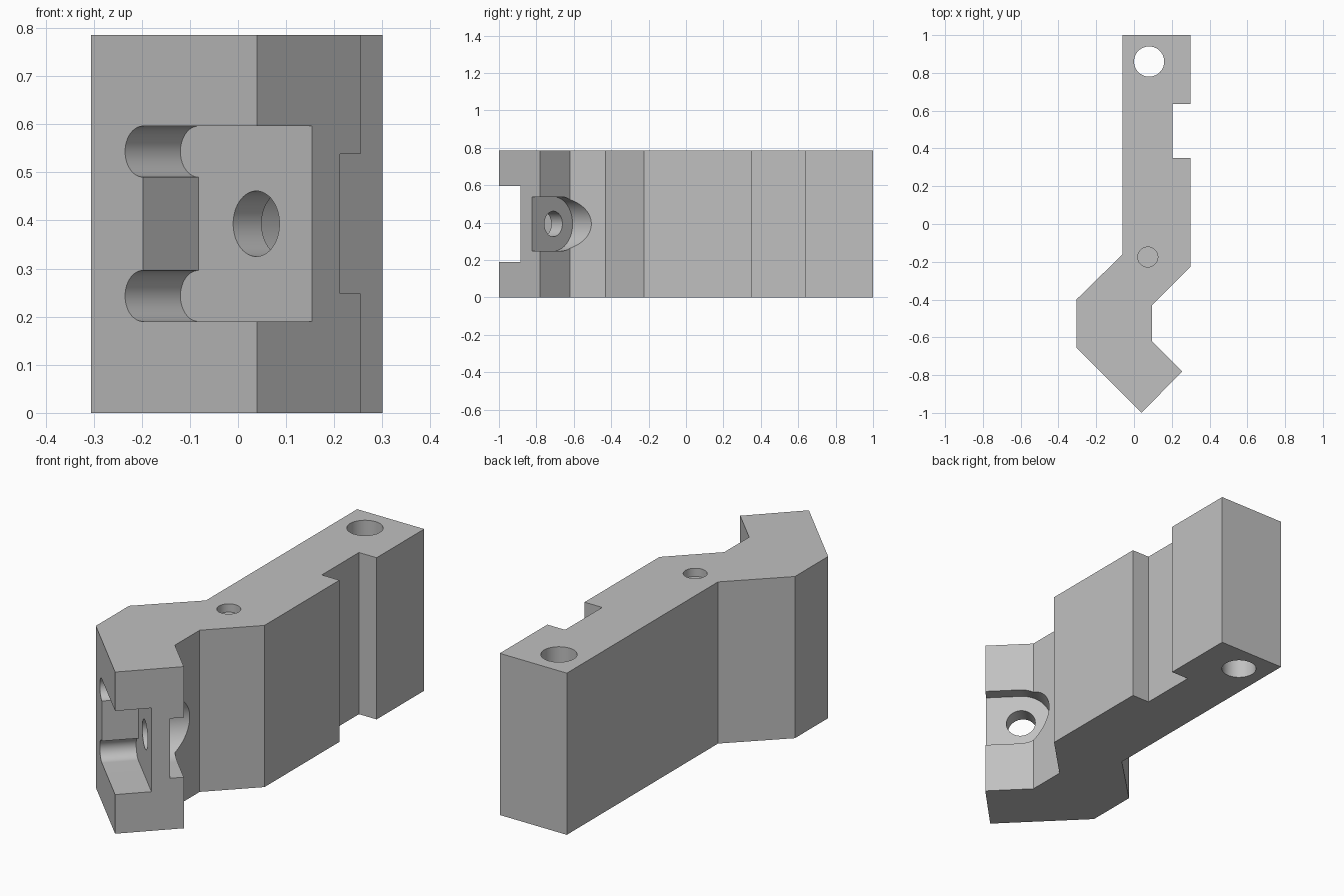
import bpy, bmesh
from math import cos, sin, radians
from mathutils import Matrix, Vector

cube = bpy.data.objects.get("Cube")
if cube:
    bpy.data.objects.remove(cube, do_unlink=True)

HEIGHT = 0.785

grey = bpy.data.materials.new("machined_grey")
grey.use_nodes = True
grey.diffuse_color = (0.53, 0.53, 0.53, 1)
grey.node_tree.nodes["Principled BSDF"].inputs["Base Color"].default_value = grey.diffuse_color


def arc(cx, cy, r, start, end, steps=32):
    """Points on an arc, angles in degrees."""
    angles = [radians(start + (end - start) * i / steps) for i in range(steps + 1)]
    return [(cx + r * cos(a), cy + r * sin(a)) for a in angles]


def circle(cx, cy, r):
    return arc(cx, cy, r, 0, 360, 64)[:-1]


def extrude(name, outline, low, high, frame=Matrix()):
    """Solid prism from a counter-clockwise outline, placed in a frame."""
    bm = bmesh.new()
    face = bm.faces.new([bm.verts.new((x, y, low)) for x, y in outline])
    new = bmesh.ops.extrude_face_region(bm, geom=[face], use_keep_orig=True)["geom"]
    bmesh.ops.translate(bm, vec=(0, 0, high - low),
                        verts=[g for g in new if isinstance(g, bmesh.types.BMVert)])
    bmesh.ops.recalc_face_normals(bm, faces=bm.faces)
    bm.transform(frame)
    mesh = bpy.data.meshes.new(name)
    bm.to_mesh(mesh)
    bm.free()
    mesh.materials.append(grey)
    obj = bpy.data.objects.new(name, mesh)
    bpy.context.collection.objects.link(obj)
    return obj


# Main bracket body
body = extrude("bracket_body", [
    (-0.06, 1), (-0.06, -0.16), (-0.305, -0.40), (-0.305, -0.655), (0.04, -1),
    (0.255, -0.78), (0.095, -0.62), (0.095, -0.43), (0.30, -0.225), (0.30, 0.35),
    (0.205, 0.35), (0.205, 0.635), (0.30, 0.635), (0.30, 1)], 0, HEIGHT)

# Slanted frame on the pocket floor: x along the jaw, y up, z through the jaw
along, up, through = Vector((-1, 1, 0)).normalized(), Vector((0, 0, 1)), Vector((1, 1, 0)).normalized()
jaw = Matrix((along, up, through)).transposed().to_4x4()
jaw.translation = (0.038, -0.768, 0.393)

# Pocket outline with a round relief in each inner corner
wall, half, relief = 0.17, 0.203, 0.053
mid = half - relief
pocket = ([(-0.4, -half)] + arc(wall, -mid, relief, -90, 90)[:-1]
          + [(wall, -mid + relief), (wall, mid - relief)]
          + arc(wall, mid, relief, -90, 90)[1:] + [(-0.4, half)])
slot = [(-0.4, -0.145)] + arc(0, 0, 0.145, -90, 90, 48) + [(-0.4, 0.145)]

cutters = [
    extrude("pocket_cutter", pocket, -0.4, 0, jaw),
    extrude("round_slot_cutter", slot, 0.0835, 0.6, jaw),
    extrude("jaw_hole_cutter", circle(0, 0, 0.068), -0.1, 0.15, jaw),
    extrude("through_hole_cutter", circle(0.08, 0.86, 0.08), -0.1, HEIGHT + 0.1),
    extrude("blind_hole_cutter", circle(0.073, -0.175, 0.053), HEIGHT - 0.04, HEIGHT + 0.1),
]
for cutter in cutters:
    cutter.hide_render = True
    cut = body.modifiers.new(cutter.name, "BOOLEAN")
    cut.operation, cut.solver, cut.object = "DIFFERENCE", "EXACT", cutter

# Apply the cuts, then smooth only the round walls
bpy.ops.object.select_all(action="DESELECT")
body.select_set(True)
bpy.context.view_layer.objects.active = body
for cutter in cutters:
    bpy.ops.object.modifier_apply(modifier=cutter.name)
    bpy.data.objects.remove(cutter, do_unlink=True)
bpy.ops.object.shade_smooth_by_angle(angle=radians(30))
